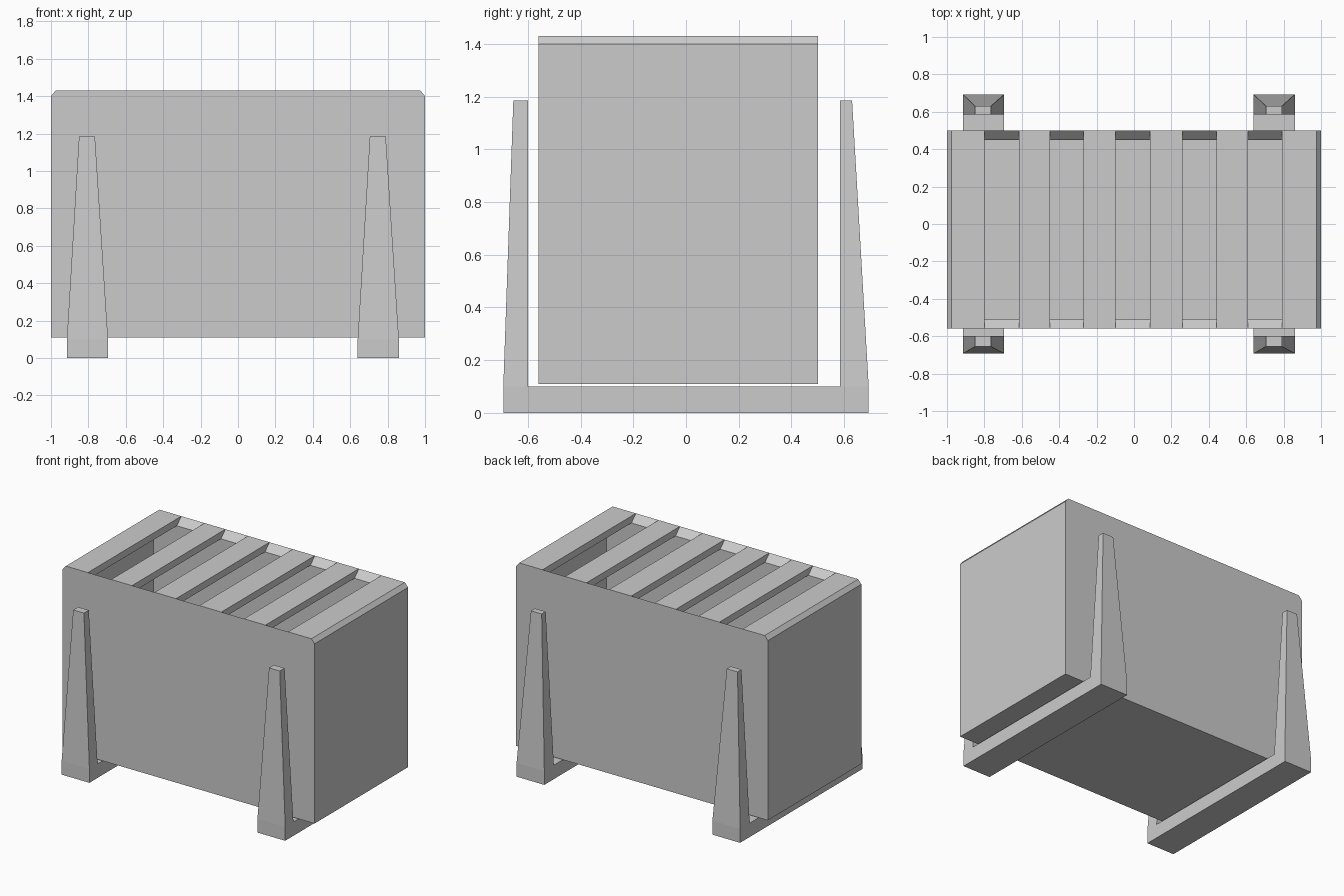
import bpy, bmesh

if "Cube" in bpy.data.objects:
    bpy.data.objects.remove(bpy.data.objects["Cube"])


def finish(name, bm):
    bmesh.ops.recalc_face_normals(bm, faces=bm.faces)
    mesh = bpy.data.meshes.new(name)
    bm.to_mesh(mesh)
    bm.free()
    ob = bpy.data.objects.new(name, mesh)
    bpy.context.collection.objects.link(ob)
    return ob


def loft(name, rings):
    """Closed solid skinned through rings with equal point counts."""
    bm = bmesh.new()
    loops = [[bm.verts.new(p) for p in r] for r in rings]
    n = len(loops[0])
    for a, b in zip(loops, loops[1:]):
        for i in range(n):
            j = (i + 1) % n
            bm.faces.new((a[i], a[j], b[j], b[i]))
    bm.faces.new(loops[0])
    bm.faces.new(loops[-1])
    return finish(name, bm)


def along_x(name, profile, x0, x1):
    return loft(name, [[(x, y, z) for y, z in profile] for x in (x0, x1)])


def along_y(name, profile, y0, y1):
    return loft(name, [[(x, y, z) for x, z in profile] for y in (y0, y1)])


def rect(a0, a1, b0, b1):
    return [(a0, b0), (a1, b0), (a1, b1), (a0, b1)]


YF, YB = -0.56, 0.50             # front and back of the box
BOT, LIP, TOP = 0.11, 1.38, 1.43
WALL, SKIN = 0.05, 0.012

# Long walls, with the top sloping down to the inside
for name, yo, yi in (("front_wall", YF, YF + WALL), ("back_wall", YB, YB - WALL)):
    outer = [(-1, BOT), (1, BOT), (1, 1.40), (0.975, TOP), (-0.975, TOP), (-1, 1.40)]
    loft(name, [[(x, yo, z) for x, z in outer],
                [(x, yi, min(z, LIP)) for x, z in outer]])

# Thin end walls and floor
for side in (-1, 1):
    along_x("end_wall", rect(YF + WALL, YB - WALL, BOT, LIP), side, side * (1 - SKIN))
along_x("floor", rect(YF + WALL, YB - WALL, BOT, BOT + SKIN), -1 + SKIN, 1 - SKIN)

# Top slats between the slots; the outermost ones have a bevelled outer edge
slat = [(YF, TOP), (YB, TOP), (YB - WALL, LIP), (YF + WALL, LIP)]
for x0, x1 in ((-0.615, -0.45), (-0.27, -0.10), (0.085, 0.26), (0.44, 0.61)):
    along_x("top_slat", slat, x0, x1)
for side, inner in ((-1, 0.80), (1, 0.79)):
    along_y("end_slat", [(side * x, z) for x, z in
                         ((inner, LIP), (1, LIP), (1, 1.40), (0.975, TOP), (inner, TOP))], YF, YB)

# Two cradles: a ground bar with a tapered post at each end
BAR, POST = 0.10, 1.185
for side, x0, x1, t0, t1 in (("left", -0.915, -0.695, -0.85, -0.765),
                             ("right", 0.64, 0.86, 0.705, 0.79)):
    along_x(side + "_ground_bar", rect(-0.693, 0.693, 0, BAR), x0, x1)
    for end, inner, base, tip in (("front", -0.60, -0.693, -0.655),
                                  ("back", 0.585, 0.693, 0.63)):
        loft(f"{side}_{end}_post",
             [[(a, inner, z), (b, inner, z), (b, outer, z), (a, outer, z)]
              for a, b, outer, z in ((x0, x1, base, BAR), (t0, t1, tip, POST))])
